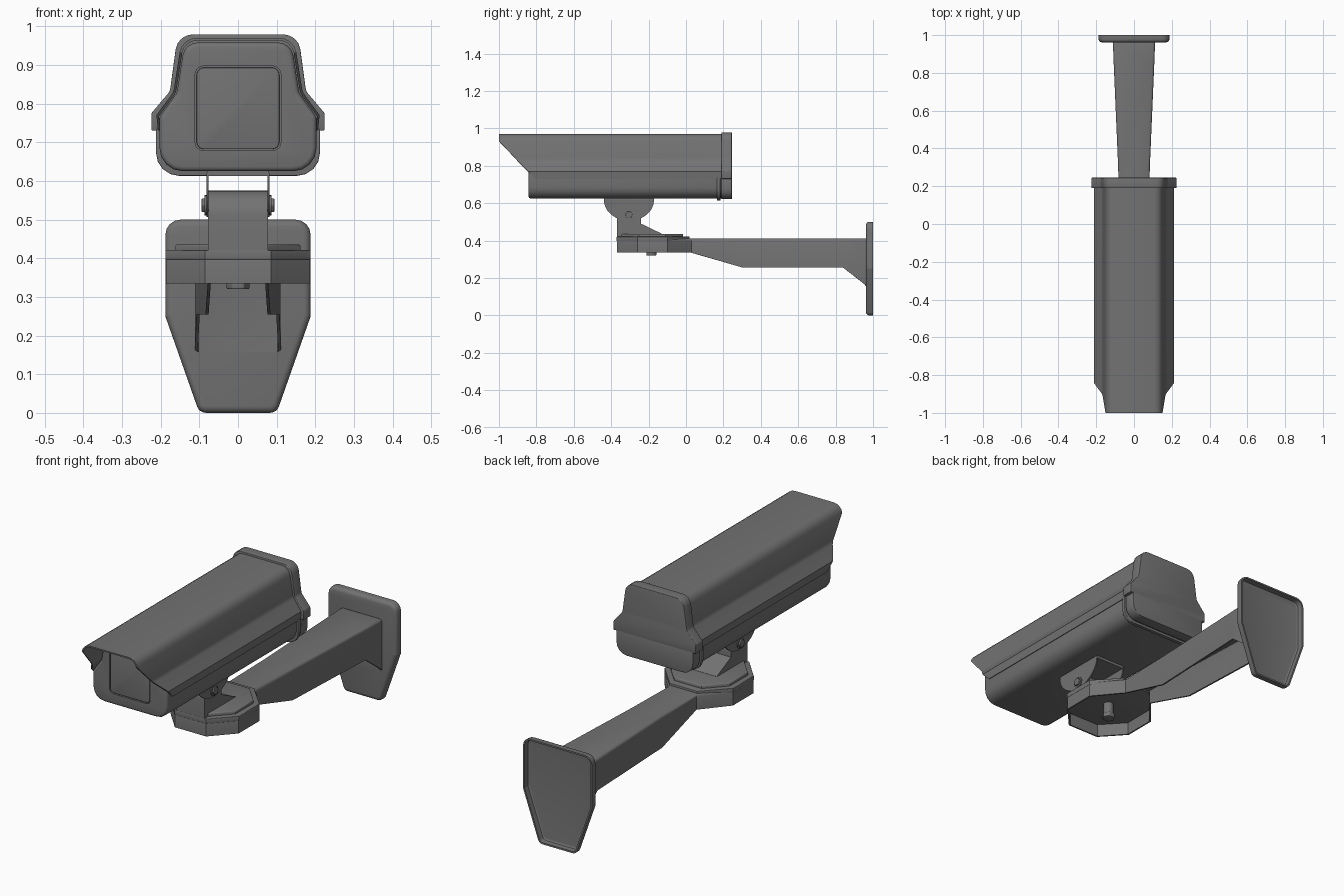
import bpy, bmesh, math
from mathutils import Vector

if "Cube" in bpy.data.objects:
    bpy.data.objects.remove(bpy.data.objects["Cube"])

grey = bpy.data.materials.new("dark_grey")
grey.diffuse_color = (0.17, 0.17, 0.17, 1)
grey.use_nodes = True
grey.node_tree.nodes["Principled BSDF"].inputs["Base Color"].default_value = grey.diffuse_color


def mirror(half):
    """Complete a right-hand half outline with its left-hand copy."""
    return half + [(-p[0],) + tuple(p[1:]) for p in reversed(half)]


def rounded(points, seg=4, closed=True):
    """Replace corners (u, v, radius) by arcs."""
    out, n = [], len(points)
    for i, (u, v, r) in enumerate(points):
        p = Vector((u, v))
        if r == 0 or (not closed and i in (0, n - 1)):
            out.append((u, v))
            continue
        a = Vector(points[i - 1][:2]) - p
        b = Vector(points[(i + 1) % n][:2]) - p
        half = a.angle(b) / 2
        d = min(r / math.tan(half), a.length * 0.49, b.length * 0.49)
        r = d * math.tan(half)
        c = p + (a.normalized() + b.normalized()).normalized() * r / math.sin(half)
        s, e = p + a.normalized() * d - c, p + b.normalized() * d - c
        turn = s.angle_signed(e)
        for k in range(seg + 1):
            t = -turn * k / seg
            out.append((c.x + s.x * math.cos(t) - s.y * math.sin(t),
                        c.y + s.x * math.sin(t) + s.y * math.cos(t)))
    return out


def finish(name, bm, bevel=0, thick=0):
    me = bpy.data.meshes.new(name)
    bm.to_mesh(me)
    bm.free()
    me.materials.append(grey)
    ob = bpy.data.objects.new(name, me)
    bpy.context.collection.objects.link(ob)
    if bevel:
        m = ob.modifiers.new("bevel", 'BEVEL')
        m.width, m.segments, m.limit_method, m.angle_limit = bevel, 3, 'ANGLE', math.radians(55)
    if thick:
        m = ob.modifiers.new("thickness", 'SOLIDIFY')
        m.thickness, m.offset = thick, -1
    return ob


def loft(name, first, second, bevel=0, thick=0, up=None):
    """Solid between two point loops; with a thickness, a shell open at the second loop."""
    bm = bmesh.new()
    lo, hi = [bm.verts.new(p) for p in first], [bm.verts.new(p) for p in second]
    cap = bm.faces.new(lo)
    if not thick:
        bm.faces.new(hi)
    for i in range(len(lo)):
        j = (i + 1) % len(lo)
        bm.faces.new((lo[i], lo[j], hi[j], hi[i]))
    bmesh.ops.recalc_face_normals(bm, faces=bm.faces)
    cap.normal_update()
    if up and cap.normal.dot(Vector(up)) < 0:
        bmesh.ops.reverse_faces(bm, faces=bm.faces)
    return finish(name, bm, bevel, thick)


def extrude(name, pts, a, b, axis, bevel=0, thick=0, up=None):
    """Prism of a 2D outline between a and b along an axis."""
    put = {'x': lambda u, v, w: (w, u, v), 'y': lambda u, v, w: (u, w, v),
           'z': lambda u, v, w: (u, v, w)}[axis]
    return loft(name, [put(u, v, a) for u, v in pts], [put(u, v, b) for u, v in pts], bevel, thick, up)


def circle(u, v, r, n):
    return [(u + r * math.cos(math.tau * i / n), v + r * math.sin(math.tau * i / n)) for i in range(n)]


def rect(x, z0, z1, r):
    return rounded(mirror([(x, z0, r), (x, z1, r)]))


# Camera body with a recessed front window
body = extrude("camera_body", rounded(mirror([
    (0.203, 0.625, 0.06), (0.203, 0.765, 0.02), (0.158, 0.828, 0.03), (0.138, 0.958, 0.04)])),
    -0.842, 0.243, 'y', 0.012)
cutter = extrude("window_cutter", rect(0.111, 0.678, 0.897, 0.022), -0.9, -0.832, 'y')
cutter.hide_render = True
cut = body.modifiers.new("window", 'BOOLEAN')
cut.operation, cut.object = 'DIFFERENCE', cutter
bpy.context.view_layer.objects.active = body
for m in list(body.modifiers):
    bpy.ops.object.modifier_apply(modifier=m.name)
bpy.data.objects.remove(cutter)
extrude("front_window", rect(0.107, 0.682, 0.893, 0.019), -0.841, -0.825, 'y', 0.002)

# Sun hood: thin shell with a slanted front edge
bm = bmesh.new()
line = rounded(mirror([(0.207, 0.73, 0), (0.211, 0.77, 0), (0.167, 0.83, 0.04),
                       (0.145, 0.97, 0.045)]), closed=False)
front = [bm.verts.new((x, -1 + max(0, 0.927 - z), z)) for x, z in line]
back = [bm.verts.new((x, 0.2, z)) for x, z in line]
for i in range(len(line) - 1):
    bm.faces.new((front[i], back[i], back[i + 1], front[i + 1]))
bm.normal_update()
if sum(f.normal.z for f in bm.faces) < 0:
    bmesh.ops.reverse_faces(bm, faces=bm.faces)
finish("sun_hood", bm, thick=0.007)

# Rear cap over the hood and the narrow lip around the lower body
extrude("rear_cap", rounded(mirror([
    (0.211, 0.73, 0), (0.224, 0.73, 0), (0.224, 0.775, 0.01), (0.176, 0.832, 0.03), (0.156, 0.979, 0.045)])),
    0.19, 0.245, 'y', 0.003)
extrude("rear_lower_cap", rounded(mirror([(0.209, 0.621, 0.06), (0.209, 0.735, 0)])), 0.19, 0.245, 'y', 0.003)
extrude("rear_lip", rounded(mirror([(0.212, 0.613, 0.062), (0.212, 0.735, 0)])), 0.166, 0.184, 'y', 0.003)

# Tilt bracket under the body: saddle, two ears and hex bolts
extrude("bracket_saddle", rounded(mirror([(0.081, 0.612, 0), (0.081, 0.627, 0.01)])), -0.438, -0.172, 'y')
ear = [(-0.305 + 0.134 * math.cos(t), 0.618 + 0.112 * math.sin(t))
       for t in (math.pi + math.pi * i / 24 for i in range(25))]
for side, s in (("left", -1), ("right", 1)):
    extrude(side + "_bracket_ear", ear, s * 0.076, s * 0.082, 'x')
    extrude(side + "_washer", circle(-0.305, 0.537, 0.026, 20), s * 0.08, s * 0.086, 'x')
    extrude(side + "_bolt", circle(-0.305, 0.537, 0.02, 6), s * 0.08, s * 0.094, 'x', 0.002)

# Upright neck with a rear gusset
neck = [(-0.37, 0.415)] + [(-0.305 + 0.065 * math.cos(t), 0.51 + 0.065 * math.sin(t))
                           for t in (math.pi - math.pi * i / 14 for i in range(15))]
extrude("upright_neck", neck + [(-0.24, 0.49), (-0.13, 0.437), (-0.13, 0.415)], -0.077, 0.077, 'x')

# Swivel pad and arm: one hollow shell, open underneath
outline = mirror([(0.112, 0.968, 0.157), (0.107, 0.84, 0.255), (0.084, 0.305, 0.255), (0.078, 0.03, 0.335),
                  (0.186, -0.1, 0.335), (0.186, -0.26, 0.335), (0.085, -0.37, 0.335)])
loft("wall_arm", [(x, y, 0.411) for x, y, z in outline], outline, 0.012, 0.008, (0, 0, 1))


def pad(k, y1):
    """Octagonal pad outline shrunk by k."""
    return mirror([(0.075, y1), (0.186 - k, -0.1 - k * 0.4), (0.186 - k, -0.26 + k * 0.4),
                   (0.085 - k * 0.4, -0.37 + k)])


extrude("swivel_rim", pad(-0.001, 0.02), 0.396, 0.421, 'z', 0.003)
extrude("swivel_plate", pad(0.024, -0.015), 0.405, 0.436, 'z', 0.006)

# Swivel bolt hanging inside the pad
extrude("swivel_shaft", circle(0, -0.185, 0.024, 20), 0.33, 0.41, 'z')
extrude("swivel_nut", circle(0, -0.185, 0.03, 6), 0.32, 0.342, 'z', 0.003)

# Wall plate: shallow shell, open towards the wall
extrude("wall_plate", rounded(mirror([(0.1, 0, 0.025), (0.188, 0.25, 0.02), (0.188, 0.5, 0.04)])),
        0.962, 1.0, 'y', 0.017, 0.008, (0, -1, 0))

# Apply the modifiers, then smooth curved surfaces and keep sharp edges
bpy.ops.object.select_all(action='SELECT')
bpy.ops.object.convert(target='MESH')
bpy.ops.object.shade_smooth_by_angle(angle=math.radians(32))
